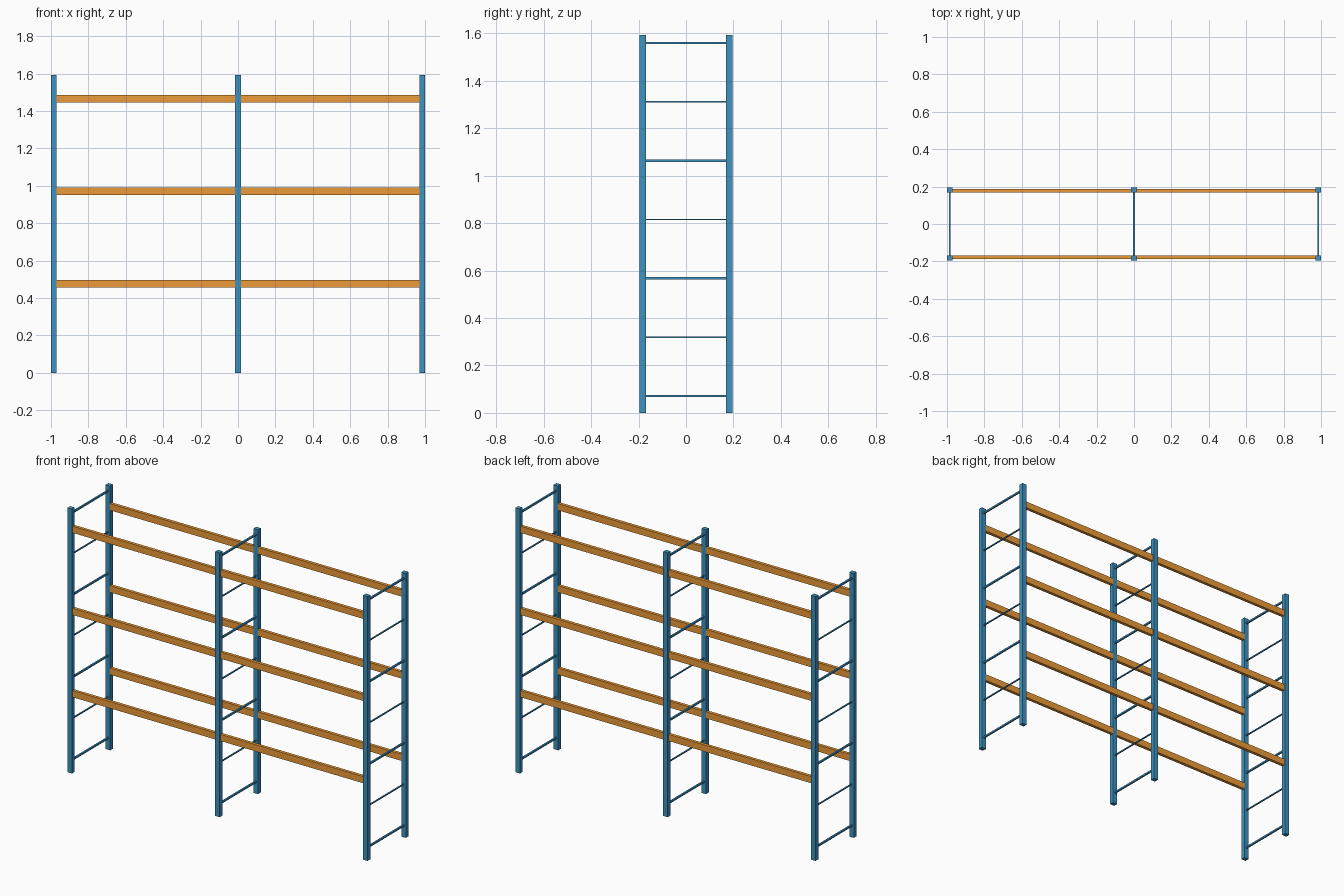
import bpy
import bmesh
from mathutils import Matrix, Vector

if "Cube" in bpy.data.objects:
    bpy.data.objects.remove(bpy.data.objects["Cube"])


def material(name, color):
    m = bpy.data.materials.new(name)
    m.diffuse_color = color
    m.use_nodes = True
    m.node_tree.nodes["Principled BSDF"].inputs["Base Color"].default_value = m.diffuse_color
    return m


blue = material("blue_steel", (0.05, 0.29, 0.53, 1))
orange = material("orange_steel", (0.85, 0.33, 0.04, 1))


def box(name, center, size, mat):
    bm = bmesh.new()
    bmesh.ops.create_cube(bm, size=1, matrix=Matrix.Diagonal((*size, 1)))
    mesh = bpy.data.meshes.new(name)
    bm.to_mesh(mesh)
    bm.free()
    mesh.materials.append(mat)
    obj = bpy.data.objects.new(name, mesh)
    obj.location = Vector(center)
    bpy.context.collection.objects.link(obj)
    return obj


HEIGHT = 1.592
POST_X, POST_Y = 0.03, 0.027
FRAME_X = 0.985
POST_CY = 0.182
BEAM_CY = 0.178
INNER_Y = POST_CY - POST_Y / 2
SIDES = (("front", -1), ("back", 1))

# Upright ladder frames: two posts with alternating thick and thin rungs
for frame, x in (("left", -FRAME_X), ("middle", 0), ("right", FRAME_X)):
    for side, s in SIDES:
        box(f"{frame}_{side}_post", (x, s * POST_CY, HEIGHT / 2),
            (POST_X, POST_Y, HEIGHT), blue)
    for i in range(7):
        w, t = (0.010, 0.010) if i % 2 == 0 else (0.008, 0.006)
        box(f"{frame}_rung_{i + 1}", (x, 0, 0.071 + i * 0.248),
            (w, 2 * INNER_Y, t), blue)

# Shelf beams between the frames, front and back of each bay
length = FRAME_X - POST_X
for level, z in enumerate((0.476, 0.972, 1.466)):
    for bay, bx in (("left", -1), ("right", 1)):
        for side, s in SIDES:
            box(f"{bay}_{side}_beam_{level + 1}",
                (bx * FRAME_X / 2, s * BEAM_CY, z),
                (length, 0.019, 0.040), orange)
